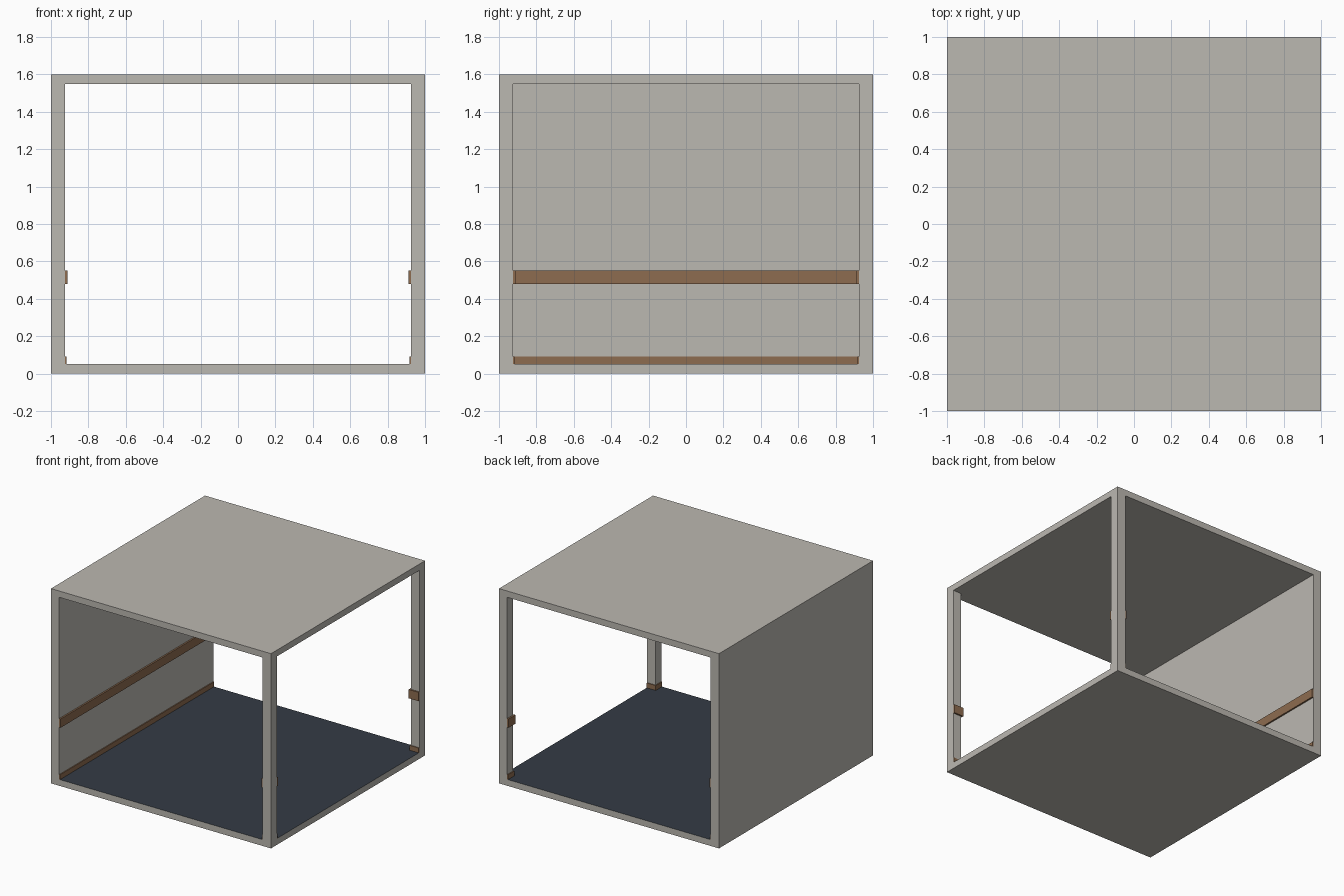
import bpy
import bmesh
from mathutils import Vector

old = bpy.data.objects.get("Cube")
if old:
    bpy.data.objects.remove(old, do_unlink=True)


def material(name, rgb):
    mat = bpy.data.materials.new(name)
    mat.use_nodes = True
    color = (*rgb, 1)
    mat.diffuse_color = color
    mat.node_tree.nodes["Principled BSDF"].inputs["Base Color"].default_value = color
    return mat


plaster = material("warm_grey_plaster", (0.50, 0.48, 0.44))
wood = material("brown_wood", (0.27, 0.15, 0.08))
slate = material("dark_slate_floor", (0.034, 0.044, 0.06))


def box(name, low, high, *mats):
    """Box between two corners; a second material goes on its top face."""
    low, high = Vector(low), Vector(high)
    bm = bmesh.new()
    bmesh.ops.create_cube(bm, size=1)
    for v in bm.verts:
        v.co = (low + high) / 2 + v.co * (high - low)
    bm.normal_update()
    for f in bm.faces:
        f.material_index = int(len(mats) > 1 and f.normal.z > 0.5)
    mesh = bpy.data.meshes.new(name)
    bm.to_mesh(mesh)
    bm.free()
    for mat in mats:
        mesh.materials.append(mat)
    obj = bpy.data.objects.new(name, mesh)
    bpy.context.collection.objects.link(obj)
    return obj


HEIGHT = 1.6
SLAB = 0.052    # floor and ceiling thickness
INNER = 0.925   # inner face of walls and posts

# Floor, ceiling and the one closed wall
box("floor", (-1, -1, 0), (1, 1, SLAB), plaster, slate)
box("ceiling", (-1, -1, HEIGHT - SLAB), (1, 1, HEIGHT), plaster)
box("right_wall", (-1, -1, SLAB), (-INNER, 1, HEIGHT - SLAB), plaster)

# Trim: name, bottom, top, depth
trims = [("baseboard", SLAB, 0.092, 0.007), ("chair_rail", 0.48, 0.552, 0.013)]

for trim, bottom, top, depth in trims:
    box("wall_" + trim, (-INNER, -1, bottom), (-INNER + depth, 1, top), wood)

# Corner posts of the open side, each with trim wrapped round its inner faces
for side, s in (("front", -1), ("back", 1)):
    y0, y1 = sorted((s * INNER, s))
    box(side + "_post", (INNER, y0, SLAB), (1, y1, HEIGHT - SLAB), plaster)
    for trim, bottom, top, depth in trims:
        box(f"{side}_post_{trim}_inner",
            (INNER - depth, y0, bottom), (INNER, y1, top), wood)
        y2, y3 = sorted((s * (INNER - depth), s * INNER))
        box(f"{side}_post_{trim}_side",
            (INNER - depth, y2, bottom), (1, y3, top), wood)
